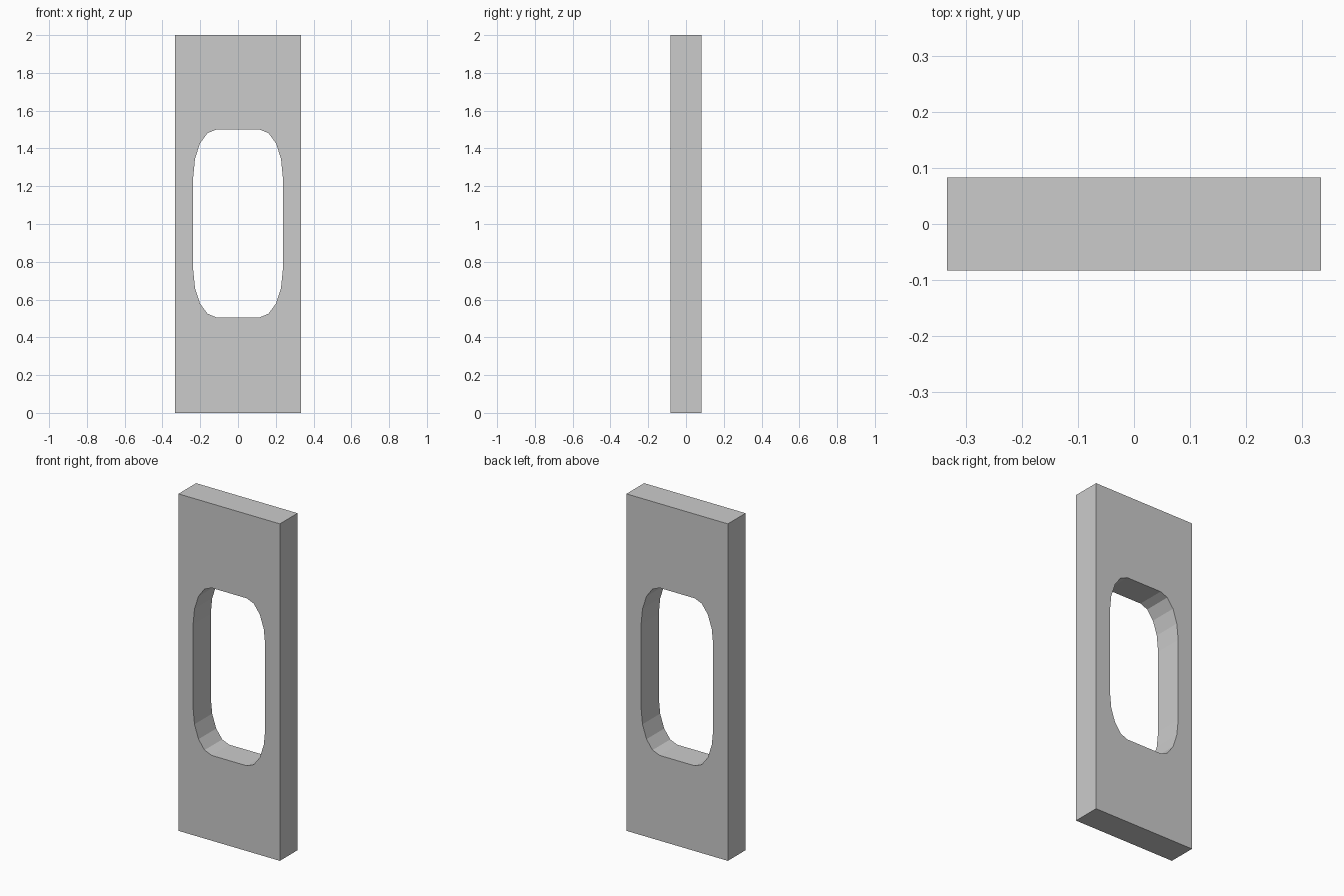
import bpy
import bmesh
from math import sin, cos, radians

if "Cube" in bpy.data.objects:
    bpy.data.objects.remove(bpy.data.objects["Cube"])

# Plate and slot sizes
HALF_W, HALF_T, HEIGHT = 0.333, 0.083, 2.0
SLOT_Z, SLOT_HALF_H, SLOT_HALF_W = 1.003, 0.497, 0.237
CORNER_X, CORNER_Z, STEPS = 0.122, 0.25, 4


def slot_corner(side):
    """Elliptical corner of the slot, from its side wall to its flat end."""
    points = []
    for i in range(STEPS + 1):
        a = radians(90 * i / STEPS)
        x = SLOT_HALF_W - CORNER_X + CORNER_X * cos(a)
        z = SLOT_HALF_H - CORNER_Z + CORNER_Z * sin(a)
        points.append((x, SLOT_Z + side * z))
    return points


# Right half of the outline: outer edge up, slot edge back down
profile = [(0, 0), (HALF_W, 0), (HALF_W, HEIGHT), (0, HEIGHT),
           (0, SLOT_Z + SLOT_HALF_H)]
profile += slot_corner(1)[::-1] + slot_corner(-1)
profile.append((0, SLOT_Z - SLOT_HALF_H))

# Extrude the half through the plate thickness
bm = bmesh.new()
face = bm.faces.new([bm.verts.new((x, -HALF_T, z)) for x, z in profile])
result = bmesh.ops.extrude_face_region(bm, geom=[face])
new_verts = [g for g in result["geom"] if isinstance(g, bmesh.types.BMVert)]
bmesh.ops.translate(bm, verts=new_verts, vec=(0, 2 * HALF_T, 0))
bmesh.ops.recalc_face_normals(bm, faces=bm.faces)

# Open the half along the mirror plane
seam = [f for f in bm.faces if all(abs(v.co.x) < 1e-6 for v in f.verts)]
bmesh.ops.delete(bm, geom=seam, context='FACES')

mesh = bpy.data.meshes.new("slotted_plate")
bm.to_mesh(mesh)
bm.free()
plate = bpy.data.objects.new("slotted_plate", mesh)
bpy.context.collection.objects.link(plate)

# Mirror to the left half
mirror = plate.modifiers.new("mirror_left", 'MIRROR')
mirror.use_axis = (True, False, False)
mirror.use_clip = True
